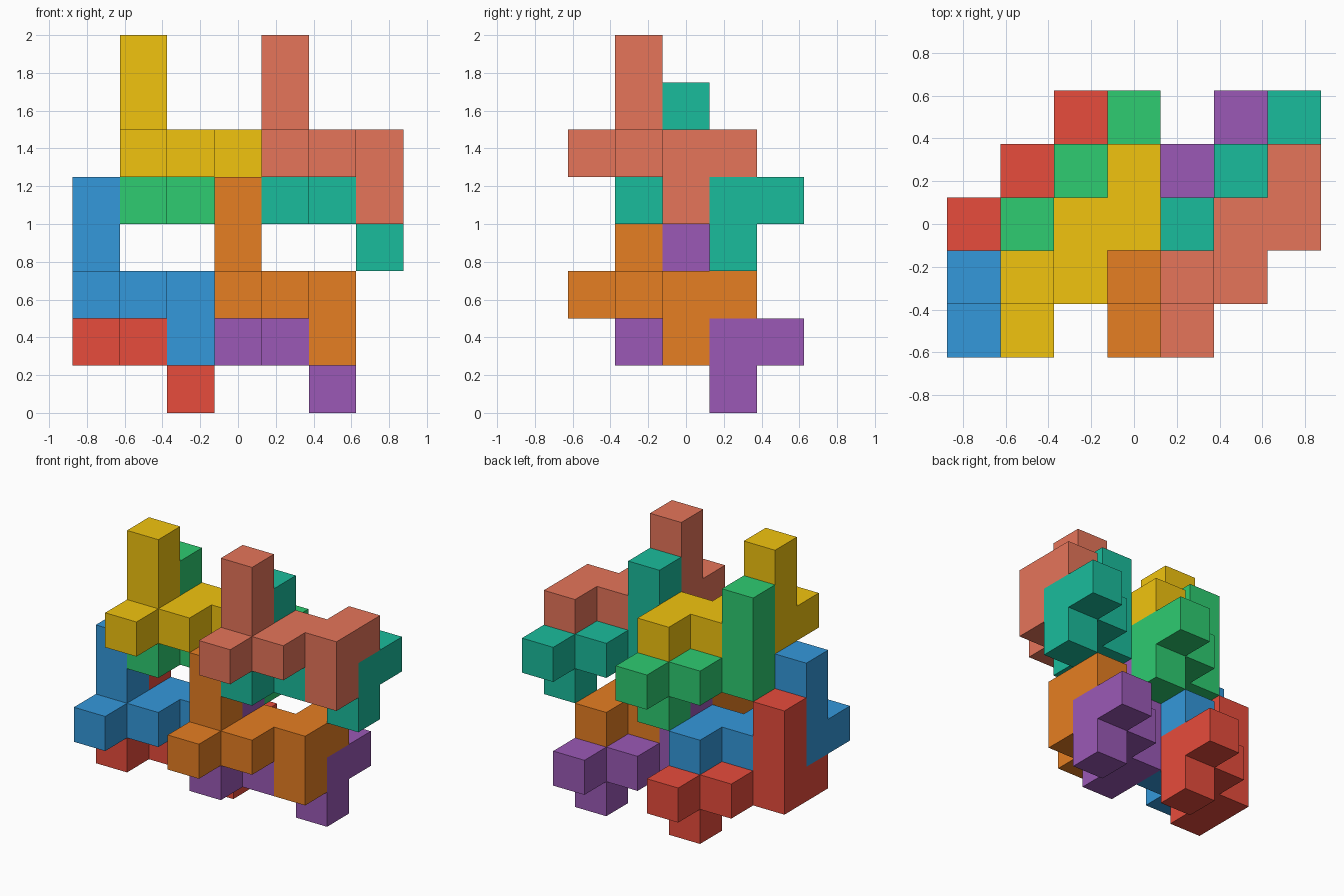
import bpy, bmesh
from mathutils import Vector

if "Cube" in bpy.data.objects:
    bpy.data.objects.remove(bpy.data.objects["Cube"])

U = 0.25  # edge length of one cube cell

# Every piece is the same nine-cell stepped polycube, relative to its pillar base
SHAPE = {(0, -1, 0), (0, 0, 0), (0, 0, 1), (0, 0, 2), (1, 0, 0),
         (1, 1, 0), (2, 1, 0), (2, 1, -1), (2, 2, 0)}


def linear(hex_code):
    rgb = [int(hex_code[i:i + 2], 16) / 255 for i in (0, 2, 4)]
    return [c / 12.92 if c <= 0.04045 else ((c + 0.055) / 1.055) ** 2.4 for c in rgb] + [1]


def polycube(name, base, color):
    bm = bmesh.new()
    # outer skin only: one quad wherever a cell has no neighbour
    for cell in SHAPE:
        for axis in range(3):
            for sign in (-1, 1):
                n = Vector((0, 0, 0))
                n[axis] = sign
                if tuple(int(c + d) for c, d in zip(cell, n)) in SHAPE:
                    continue
                a = Vector((0, 0, 0))
                a[(axis + 1) % 3] = 1
                b = n.cross(a)
                mid = Vector(cell) + n / 2
                corners = (-a - b, a - b, a + b, b - a)
                bm.faces.new([bm.verts.new((mid + c / 2) * U) for c in corners])
    bmesh.ops.remove_doubles(bm, verts=bm.verts[:], dist=1e-4)
    bmesh.ops.recalc_face_normals(bm, faces=bm.faces[:])
    # join coplanar quads into clean flat faces
    bmesh.ops.dissolve_limit(bm, angle_limit=0.01, verts=bm.verts[:], edges=bm.edges[:])
    mesh = bpy.data.meshes.new(name)
    bm.to_mesh(mesh)
    bm.free()
    mat = bpy.data.materials.new(name + "_paint")
    mat.diffuse_color = linear(color)
    mat.use_nodes = True
    mat.node_tree.nodes["Principled BSDF"].inputs["Base Color"].default_value = mat.diffuse_color
    mesh.materials.append(mat)
    obj = bpy.data.objects.new(name, mesh)
    i, j, k = base
    obj.location = ((i - 3) * U, (j - 2) * U, (k + 0.5) * U)
    bpy.context.collection.objects.link(obj)


# Four stacks (x cell, z cell), each a front piece with a twin one step back and down
STACKS = [
    (0, 2, ("blue_piece", "3498db"), ("red_piece", "e74c3c")),
    (3, 2, ("orange_piece", "e67e22"), ("purple_piece", "9b59b6")),
    (1, 5, ("yellow_piece", "f1c40f"), ("green_piece", "2ecc71")),
    (4, 5, ("salmon_piece", "e6755a"), ("teal_piece", "1abc9c")),
]
for i, k, *pair in STACKS:
    for step, (name, color) in enumerate(pair):
        polycube(name, (i, 1 + step, k - step), color)
